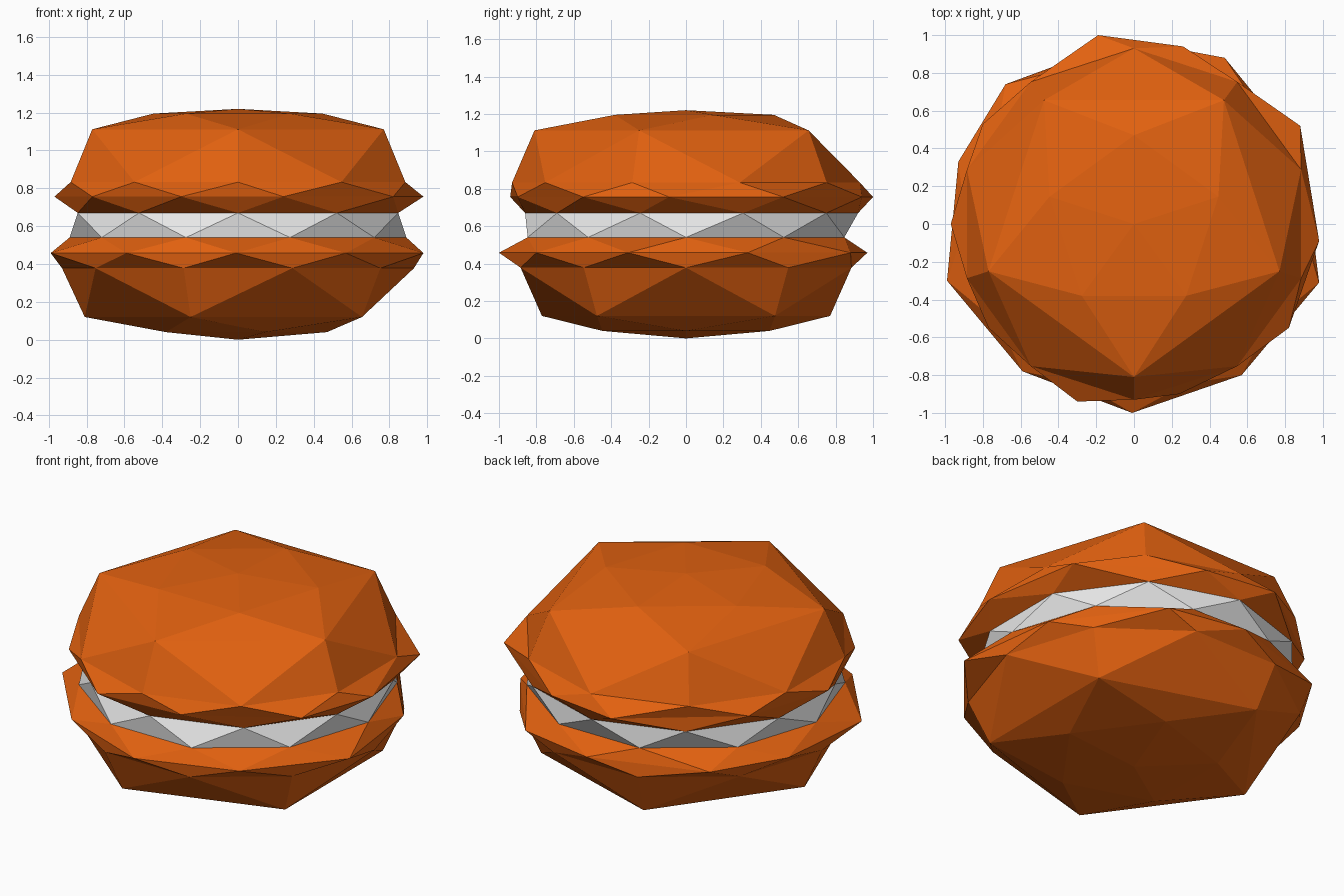
import bpy, bmesh, math

if "Cube" in bpy.data.objects:
    bpy.data.objects.remove(bpy.data.objects["Cube"])


def material(name, rgb):
    m = bpy.data.materials.new(name)
    m.diffuse_color = (*rgb, 1)
    m.use_nodes = True
    m.node_tree.nodes["Principled BSDF"].inputs["Base Color"].default_value = m.diffuse_color
    return m


orange = material("orange biscuit", (0.76, 0.12, 0.005))
cream = material("white cream", (0.8, 0.8, 0.8))


def circle(n, r, start, z, dy=0.0):
    """n points on a circle, first one at 'start' degrees."""
    out = []
    for i in range(n):
        a = math.radians(start + 360 * i / n)
        out.append((r * math.cos(a), r * math.sin(a) + dy, z))
    return out


def zigzag(bm, a, b):
    """Triangle strip; b[i] sits between a[i] and a[i+1]."""
    n = len(a)
    for i in range(n):
        j = (i + 1) % n
        bm.faces.new((a[i], a[j], b[i]))
        bm.faces.new((b[i], a[j], b[j]))


def finish(bm, name, mat, flip):
    # outward orientation, measured from the middle of the part
    mid = sum((v.co.z for v in bm.verts)) / len(bm.verts)
    for f in bm.faces:
        f.normal_update()
        c = f.calc_center_median()
        c.z -= mid
        if f.normal.dot(c) < 0:
            f.normal_flip()
    me = bpy.data.meshes.new(name)
    bm.to_mesh(me)
    bm.free()
    me.materials.append(mat)
    bpy.context.collection.objects.link(bpy.data.objects.new(name, me))


def shell(name, start, heights, frill_xy, rim):
    """Faceted dome with an uneven frill, ending at the filling's rim."""
    z_tip, z_inner, z_pent, z_side, z_frill = heights
    bm = bmesh.new()
    add = lambda pts: [bm.verts.new(p) for p in pts]
    tip = bm.verts.new((0, 0, z_tip))
    inner = add(circle(5, 0.47, start + 36, z_inner))
    pent = add(circle(5, 0.81, start, z_pent))
    side = add(circle(10, 0.93, start, z_side))
    frill = add([(x, y, z_frill) for x, y in frill_xy])
    edge = add(rim)
    for i in range(5):
        j = (i + 1) % 5
        bm.faces.new((tip, inner[i], inner[j]))
        # pentagon corners fan out to the ten-sided side ring
        s0, s1, s2 = side[2 * i], side[2 * i + 1], side[(2 * i + 2) % 10]
        bm.faces.new((pent[i], s0, s1))
        bm.faces.new((pent[i], s1, pent[j]))
        bm.faces.new((pent[j], s1, s2))
    zigzag(bm, pent, inner)
    zigzag(bm, side, frill)
    zigzag(bm, edge, frill)
    finish(bm, name, orange, False)


# Rims where the filling meets the shells
upper_rim = circle(10, 0.89, -90, 0.67, 0.03)
lower_rim = circle(10, 0.89, -108, 0.54)

upper_frill = [(0.24, -0.9), (0.82, -0.55), (0.98, -0.09), (0.88, 0.52), (0.26, 0.94),
               (-0.19, 1.0), (-0.80, 0.53), (-0.97, 0.0), (-0.77, -0.55), (-0.3, -0.94)]
lower_frill = [(-0.01, -1.0), (0.57, -0.8), (0.98, -0.31), (0.90, 0.33), (0.48, 0.88),
               (0.0, 0.97), (-0.68, 0.74), (-0.93, 0.33), (-0.99, -0.3), (-0.59, -0.78)]

# Biscuit shells
shell("upper_shell", -90, (1.22, 1.195, 1.112, 0.833, 0.756), upper_frill, upper_rim)
shell("lower_shell", -108, (0.0, 0.04, 0.12, 0.378, 0.458), lower_frill, lower_rim)

# Cream filling band
bm = bmesh.new()
zigzag(bm, [bm.verts.new(p) for p in lower_rim], [bm.verts.new(p) for p in upper_rim])
finish(bm, "filling", cream, False)
